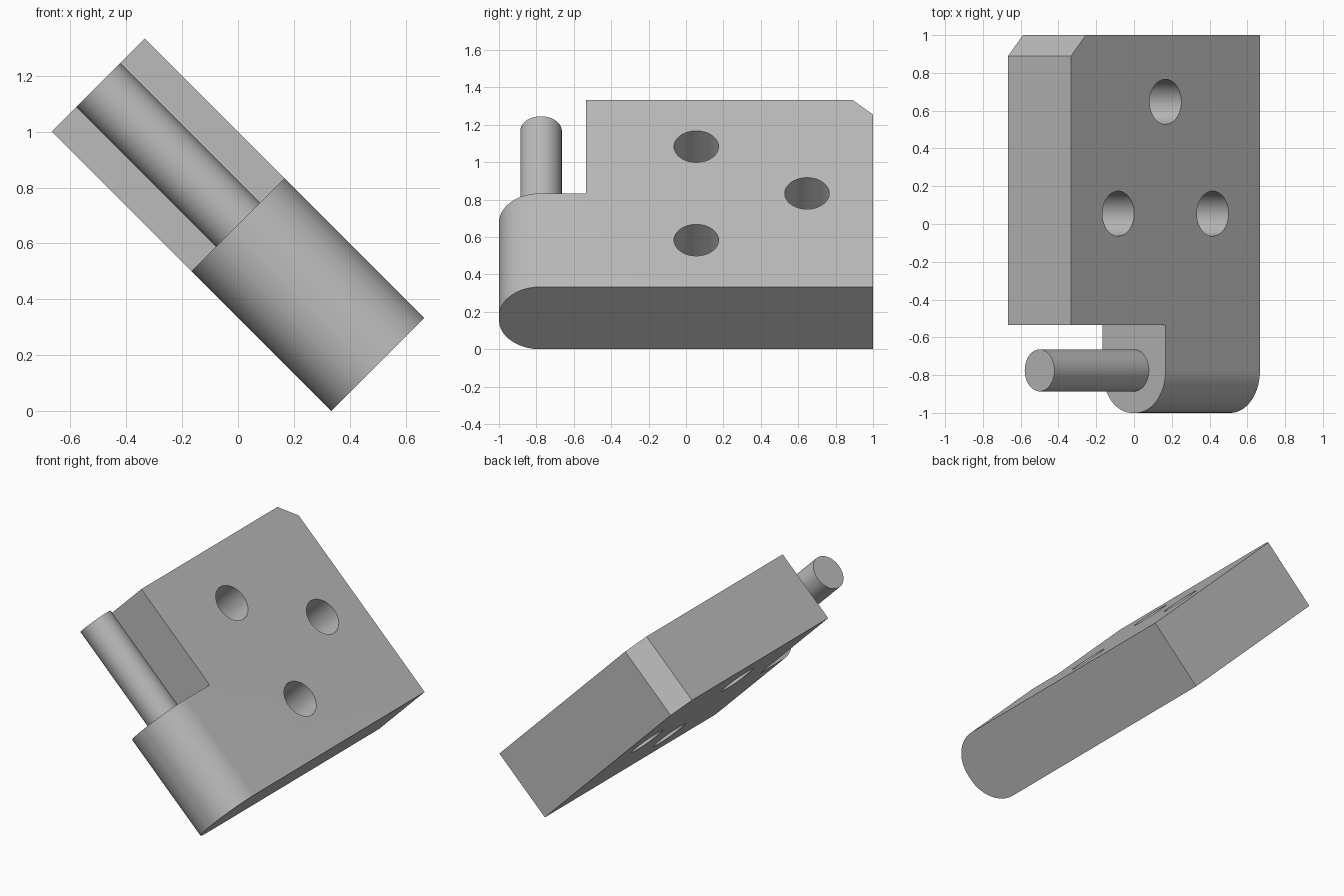
import bpy, bmesh, math
from mathutils import Matrix

cube = bpy.data.objects.get("Cube")
if cube:
    bpy.data.objects.remove(cube, do_unlink=True)

T = math.sqrt(2) / 3      # plate thickness
L = math.sqrt(2)          # plate length along the tilted axis
NOTCH = -0.535            # y of the notch wall
CHAMFER = 0.111
FILLET = 0.222
# Local axes: x = thickness, y = width, z = tilted length
TILT = Matrix.Translation((0.5, 0, T / L / 2)) @ Matrix.Rotation(math.radians(-45), 4, 'Y')

grey = bpy.data.materials.new("plain_grey")
grey.use_nodes = True
grey.diffuse_color = (0.5, 0.5, 0.5, 1)
grey.node_tree.nodes["Principled BSDF"].inputs["Base Color"].default_value = (0.5, 0.5, 0.5, 1)


def make_object(name, bm):
    bmesh.ops.recalc_face_normals(bm, faces=bm.faces)
    mesh = bpy.data.meshes.new(name)
    bm.to_mesh(mesh)
    bm.free()
    mesh.materials.append(grey)
    obj = bpy.data.objects.new(name, mesh)
    obj.matrix_world = TILT
    bpy.context.collection.objects.link(obj)
    return obj


def cylinder(name, radius, depth, matrix):
    bm = bmesh.new()
    bmesh.ops.create_cone(bm, cap_ends=True, segments=64, radius1=radius,
                          radius2=radius, depth=depth, matrix=matrix)
    return make_object(name, bm)


def activate(obj):
    bpy.ops.object.select_all(action='DESELECT')
    obj.select_set(True)
    bpy.context.view_layer.objects.active = obj


# Notched and chamfered plate, extruded through its thickness
outline = [(-1, 0), (1, 0), (1, L - CHAMFER), (1 - CHAMFER, L),
           (NOTCH, L), (NOTCH, L / 2), (-1, L / 2)]
bm = bmesh.new()
face = bm.faces.new([bm.verts.new((-T / 2, y, u)) for y, u in outline])
side = bmesh.ops.extrude_face_region(bm, geom=[face])["geom"]
bmesh.ops.translate(bm, vec=(T, 0, 0),
                    verts=[v for v in side if isinstance(v, bmesh.types.BMVert)])

# Round the barrel edge
rounded = [e for e in bm.edges
           if all(v.co.y < -0.99 for v in e.verts)
           and abs(e.verts[0].co.z - e.verts[1].co.z) > 0.1]
bmesh.ops.bevel(bm, geom=rounded, offset=FILLET, offset_type='OFFSET',
                segments=20, profile=0.5, affect='EDGES')
plate = make_object("hinge_plate", bm)

# Three screw holes straight through
for y, u in [(0.055, L / 4), (0.055, L * 3 / 4), (0.647, L / 2)]:
    cutter = cylinder("hole_cutter", 0.119, T * 2,
                      Matrix.Translation((0, y, u)) @ Matrix.Rotation(math.pi / 2, 4, 'Y'))
    cutter.hide_render = True
    cut = plate.modifiers.new("screw_hole", 'BOOLEAN')
    cut.operation = 'DIFFERENCE'
    cut.solver = 'EXACT'
    cut.object = cutter
    activate(plate)
    bpy.ops.object.modifier_apply(modifier=cut.name)
    bpy.data.objects.remove(cutter, do_unlink=True)

# Pin rising from the barrel
root = L / 2 - 0.005
pin = cylinder("hinge_pin", 0.111, L - root,
               Matrix.Translation((0, -1 + FILLET + 0.003, (L + root) / 2)))

for obj in (plate, pin):
    activate(obj)
    bpy.ops.object.shade_smooth_by_angle(angle=math.radians(30))
